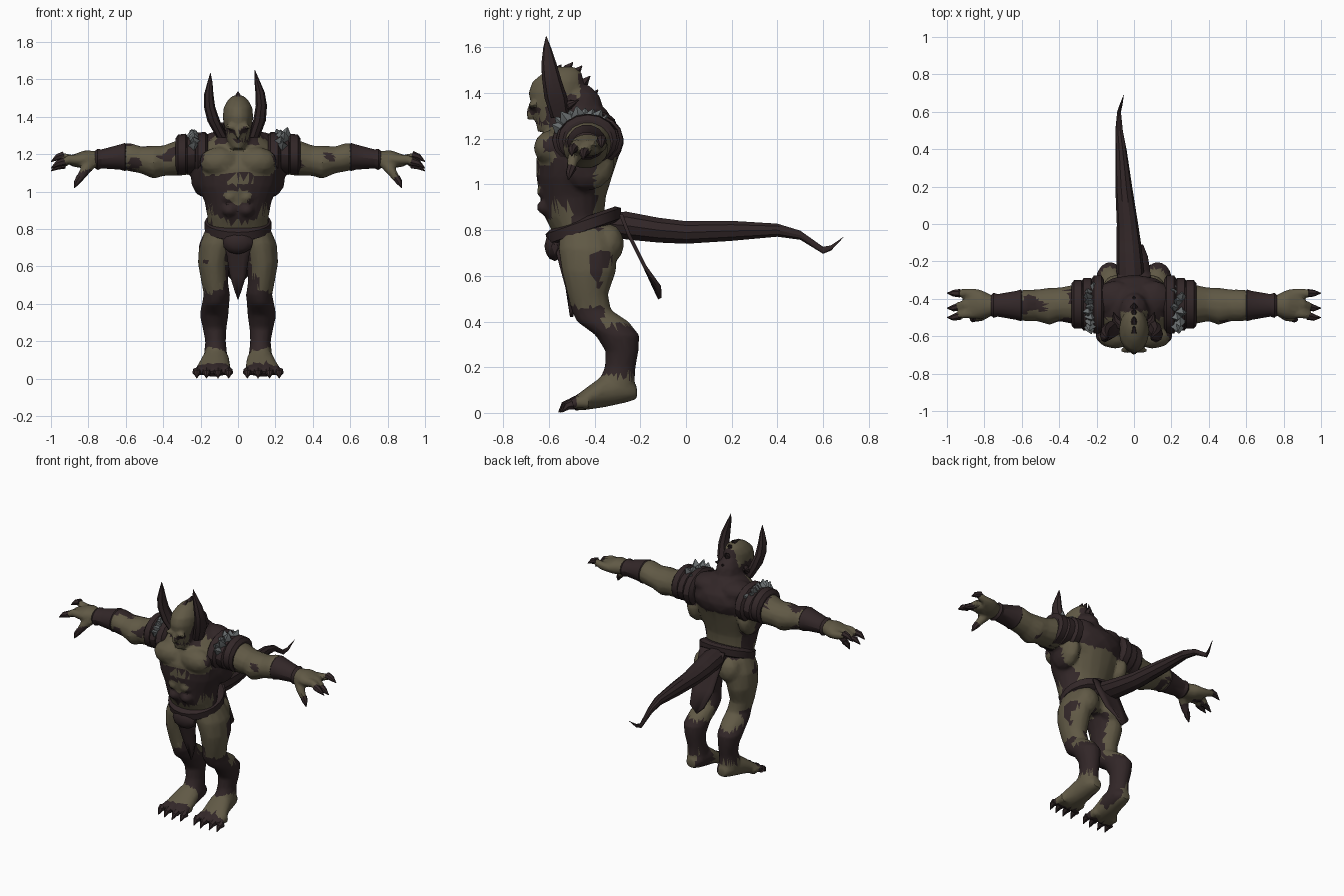
import bpy, bmesh, math, random
from mathutils import Vector, Matrix, noise

random.seed(4)
old = bpy.data.objects.get("Cube")
if old:
    bpy.data.objects.remove(old, do_unlink=True)


def material(name, colour):
    mat = bpy.data.materials.new(name)
    mat.use_nodes = True
    mat.diffuse_color = (*colour, 1)
    mat.node_tree.nodes["Principled BSDF"].inputs["Base Color"].default_value = (*colour, 1)
    return mat


skin = material("olive skin", (.118, .1, .06))
dark = material("dark brown hide", (.032, .02, .021))
stone = material("grey stone", (.15, .165, .17))
SIDES = (1, -1)
PLANES = {"x": (Vector((0, 1, 0)), Vector((0, 0, 1))),
          "y": (Vector((1, 0, 0)), Vector((0, 0, 1))),
          "z": (Vector((1, 0, 0)), Vector((0, 1, 0)))}


def skin_rings(bm, rings):
    """Bridge a list of vertex position rings and cap both ends."""
    loops = [[bm.verts.new(p) for p in ring] for ring in rings]
    count = len(loops[0])
    for low, high in zip(loops, loops[1:]):
        for i in range(count):
            k = (i + 1) % count
            bm.faces.new((low[i], low[k], high[k], high[i]))
    bm.faces.new(loops[0][::-1])
    bm.faces.new(loops[-1])


def circle(centre, u, v, count):
    turns = [math.tau * i / count for i in range(count)]
    return [centre + u * math.cos(a) + v * math.sin(a) for a in turns]


def loft(bm, axis, rows, side=1, count=14):
    """Rows are centre x, y, z and the two radii across the axis."""
    u, v = PLANES[axis]
    skin_rings(bm, [circle(Vector((x * side, y, z)), u * a, v * b, count)
                    for x, y, z, a, b in rows])


def tube(bm, points, radii, side=1, count=7):
    """Tapered round tube through the points."""
    pts = [Vector((x * side, y, z)) for x, y, z in points]
    span = pts[-1] - pts[0]
    ref = Vector([float(i == min(range(3), key=lambda k: abs(span[k]))) for i in range(3)])
    rings = []
    for i, p in enumerate(pts):
        t = (pts[min(i + 1, len(pts) - 1)] - pts[max(i - 1, 0)]).normalized()
        u = t.cross(ref).normalized()
        rings.append(circle(p, u * radii[i], t.cross(u) * radii[i], count))
    skin_rings(bm, rings)


def blob(bm, centre, radii, side=1):
    place = Matrix.Translation((centre[0] * side, centre[1], centre[2]))
    bmesh.ops.create_icosphere(bm, subdivisions=2, radius=1,
                               matrix=place @ Matrix.Diagonal((*radii, 1)))


def finish(name, bm, *mats):
    bmesh.ops.recalc_face_normals(bm, faces=bm.faces[:])
    mesh = bpy.data.meshes.new(name)
    bm.to_mesh(mesh)
    bm.free()
    ob = bpy.data.objects.new(name, mesh)
    bpy.context.collection.objects.link(ob)
    for mat in mats:
        mesh.materials.append(mat)
    return ob


# Body: trunk, head and muscles, fused into one skin
body = bmesh.new()
claws = bmesh.new()
loft(body, "z", [(0, -.43, .7, .14, .11), (0, -.44, .78, .165, .14), (0, -.49, .86, .163, .13),
                 (0, -.495, .95, .18, .145), (0, -.49, 1.03, .215, .165),
                 (0, -.475, 1.12, .24, .18), (0, -.45, 1.2, .235, .17),
                 (0, -.45, 1.27, .17, .14), (0, -.46, 1.33, .09, .11)], count=20)
loft(body, "z", [(0, -.62, 1.23, .035, .03), (0, -.59, 1.28, .06, .07), (0, -.57, 1.34, .075, .108),
                 (0, -.57, 1.4, .082, .122), (0, -.56, 1.45, .077, .115),
                 (0, -.54, 1.49, .055, .085), (0, -.53, 1.515, .025, .045)])
blob(body, (0, -.48, 1.33), (.085, .12, .12))
blob(body, (0, -.37, 1.19), (.2, .1, .11))
blob(body, (0, -.685, 1.31), (.016, .016, .035))
for s in SIDES:
    blob(body, (.1, -.59, 1.16), (.11, .078, .08), s)
    blob(body, (.19, -.43, 1.09), (.065, .12, .12), s)
    blob(body, (.1, -.4, 1.26), (.11, .1, .065), s)
    blob(body, (.09, -.34, .74), (.08, .07, .09), s)
    blob(body, (.035, -.675, 1.345), (.04, .018, .015), s)
    for z in (.9, .97, 1.04):
        blob(body, (.045, -.61, z), (.043, .045, .036), s)

    # Arms and hands
    loft(body, "x", [(.2, -.43, 1.2, .12, .1), (.3, -.43, 1.185, .11, .1), (.4, -.43, 1.165, .09, .082),
                     (.45, -.44, 1.157, .1, .09), (.52, -.435, 1.17, .085, .073),
                     (.58, -.435, 1.185, .085, .077), (.65, -.435, 1.185, .072, .062),
                     (.76, -.435, 1.172, .055, .046), (.82, -.43, 1.172, .08, .05),
                     (.89, -.425, 1.165, .08, .03)], s)
    for base, tip, z in ((-.48, -.5, 1.125), (-.43, -.45, 1.11), (-.37, -.37, 1.16)):
        mid = (.945, (base + tip) / 2, z + .03)
        tube(body, [(.85, base, 1.17), (.9, base, 1.175), mid], (.027, .026, .022), s)
        tube(claws, [(.93, mid[1], z + .035), (.965, tip, z + .025), (1, tip, z)], (.023, .018, .002), s)
    tube(body, [(.79, -.47, 1.15), (.82, -.495, 1.11), (.85, -.505, 1.065)], (.035, .028, .021), s)
    tube(claws, [(.845, -.5, 1.075), (.862, -.51, 1.05), (.875, -.515, 1.02)], (.022, .017, .002), s)

    # Legs and feet
    loft(body, "z", [(.085, -.44, .82, .08, .11), (.112, -.43, .72, .096, .13),
                     (.13, -.425, .62, .085, .12), (.125, -.43, .52, .072, .09),
                     (.113, -.415, .45, .07, .088), (.12, -.365, .4, .074, .115),
                     (.128, -.3, .34, .077, .097), (.125, -.28, .27, .064, .073),
                     (.12, -.288, .2, .055, .068), (.12, -.31, .11, .065, .085)], s)
    loft(body, "y", [(.115, -.215, .09, .035, .03), (.115, -.26, .1, .06, .055),
                     (.12, -.36, .095, .075, .072), (.13, -.44, .06, .09, .048),
                     (.13, -.485, .042, .085, .032)], s)
    for x, spread in ((.065, .05), (.11, .107), (.16, .168), (.2, .22)):
        y = -.5 + abs(x - .12) * .2
        tube(body, [(x, y + .06, .045), (x, y + .01, .047), (spread, y - .02, .035)], (.03, .029, .022), s)
        tube(claws, [(spread, y - .01, .037), (spread, y - .035, .03), (spread, y - .06, .003)],
             (.025, .019, .002), s)

creature = finish("body", body, skin, dark)
fuse = creature.modifiers.new("fuse", "REMESH")
fuse.mode, fuse.voxel_size = "VOXEL", .011
soften = creature.modifiers.new("soften", "SMOOTH")
soften.factor, soften.iterations = .5, 3
facet = creature.modifiers.new("facet", "DECIMATE")
facet.ratio = .28
graph = bpy.context.evaluated_depsgraph_get()
fused = bpy.data.meshes.new_from_object(creature.evaluated_get(graph))
creature.modifiers.clear()
creature.data = fused
fused.materials.clear()
for mat in (skin, dark):
    fused.materials.append(mat)


def near(a, b, ca, cb, ra, rb):
    return ((a - ca) / ra) ** 2 + ((b - cb) / rb) ** 2 < 1


def is_dark(c):
    """Blotchy hide markings chosen by region."""
    p = c + noise.noise_vector(c * 16) * .022
    x, y, z = abs(p.x), p.y, p.z
    if x > .27:
        return noise.noise(c * 8) > .3
    if z > 1.25 and x < .11:
        if y < -.6:
            return near(x, z, .04, 1.325, .035, .012) or near(x, z, 0, 1.27, .045, .01)
        return z < 1.39 or y > -.47
    if z > .84:
        if y < -.5:
            if z > 1.09:
                return x > .19
            return not (near(x, z, 0, .98, .07, .04) or near(x, z, 0, 1.06, .08, .02)
                        or near(x, z, .14, .86, .04, .05))
        return z > 1.12 or y < -.4
    if z > .47:
        return noise.noise(c * 9) > .36 or (x < .07 and z < .68)
    if z > .38:
        return y < -.36
    if z > .16:
        return True
    return y < -.47 or (x < .08 and y > -.36)


for poly in fused.polygons:
    poly.material_index = int(is_dark(poly.center.copy()))

finish("claws", claws, dark)

# Horns, with the right one leaning further out
horns = bmesh.new()
for s in SIDES:
    rows = [(.085, -.55, 1.29, .03, .04), (.115, -.57, 1.38, .034, .05), (.125, -.588, 1.46, .03, .042),
            (.118, -.6, 1.53, .025, .033), (.1, -.608, 1.6, .013, .017), (.09, -.612, 1.65, .001, .001)]
    if s < 0:
        rows = [(x + .16 * (z - 1.29), y, z - .04 * (z - 1.29), a, b) for x, y, z, a, b in rows]
    loft(horns, "z", rows, s, 8)
    tube(horns, [(.07, -.54, 1.34), (.1, -.51, 1.35), (.11, -.47, 1.37)], (.03, .02, .002), s)
finish("horns", horns, dark)

# Crest of spikes running down the back of the head
crest = bmesh.new()
for y, z in ((-.58, 1.48), (-.53, 1.49), (-.49, 1.475), (-.455, 1.43), (-.42, 1.37)):
    tube(crest, [(0, y - .02, z - .02), (0, y + .01, z + .02), (0, y + .035, z + .045)],
         (.028, .02, .002), count=5)
finish("crest", crest, dark)

# Layered shoulder pads and the stone shards between them
pads = bmesh.new()
shards = bmesh.new()
for s in SIDES:
    for x, ry, rz in ((.2, .155, .12), (.255, .14, .105), (.305, .13, .11)):
        loft(pads, "x", [(x - .04, -.43, 1.2, ry * .85, rz * .85), (x - .025, -.43, 1.2, ry, rz),
                         (x + .015, -.43, 1.195, ry, rz), (x + .03, -.43, 1.19, ry * .85, rz * .85)], s, 16)
    for i in range(10):
        a = math.radians(35 + 13 * i)
        out = Vector((random.uniform(-.35, .3), math.cos(a), math.sin(a)))
        foot = Vector((.235 + random.uniform(-.02, .02), -.45 + .1 * out.y, 1.2 + .08 * out.z))
        tip = foot + out * random.uniform(.05, .07)
        tube(shards, [foot, foot.lerp(tip, .5), tip], (.03, .026, .003), s, 4)
finish("shoulder_pads", pads, dark)
finish("shoulder_shards", shards, stone)

# Bracers
bracers = bmesh.new()
for s in SIDES:
    loft(bracers, "x", [(.595, -.435, 1.185, .075, .07), (.605, -.435, 1.185, .085, .077),
                        (.63, -.435, 1.185, .077, .069), (.73, -.435, 1.175, .06, .052),
                        (.75, -.435, 1.172, .067, .058), (.765, -.435, 1.172, .055, .047)], s)
finish("bracers", bracers, dark)

# Belt sloping down toward the front, with a pouch below it
belt = bmesh.new()
loft(belt, "z", [(0, -.445, .785, .15, .14), (0, -.445, .795, .178, .16),
                 (0, -.45, .84, .178, .165), (0, -.45, .855, .15, .14)], count=20)
for v in belt.verts:
    v.co.z += .35 * (v.co.y + .45)
blob(belt, (0, -.575, .73), (.085, .045, .065))
finish("belt", belt, dark)


def cloth(name, rows):
    """Ragged hanging strip from rows of x, y, z and half width."""
    bm = bmesh.new()
    steps = (-1, -.5, 0, .5, 1)
    grid = [[bm.verts.new((x + w * t, y, z + .05 * abs(t) * (i == len(rows) - 1)))
             for t in steps] for i, (x, y, z, w) in enumerate(rows)]
    for top, low in zip(grid, grid[1:]):
        for i in range(len(steps) - 1):
            bm.faces.new((top[i], top[i + 1], low[i + 1], low[i]))
    strip = finish(name, bm, dark)
    thick = strip.modifiers.new("thickness", "SOLIDIFY")
    thick.thickness, thick.offset = .016, 0


cloth("front_loincloth", [(0, -.575, .76, .085), (0, -.55, .66, .06), (0, -.52, .55, .042), (0, -.5, .42, .016)])
cloth("back_loincloth", [(0, -.285, .87, .09), (0, -.25, .78, .085), (0, -.18, .64, .075), (0, -.115, .5, .05)])

# Tail
tail = bmesh.new()
loft(tail, "y", [(-.01, -.38, .83, .05, .05), (-.02, -.26, .82, .075, .064), (-.027, -.12, .8, .067, .057),
                 (-.035, 0, .79, .057, .052), (-.055, .2, .797, .045, .046), (-.07, .4, .8, .03, .03),
                 (-.08, .5, .778, .02, .021), (-.08, .6, .712, .01, .016),
                 (-.07, .635, .722, .008, .012), (-.055, .69, .77, .001, .001)], count=10)
finish("tail", tail, dark)

# Smooth shading with crisp creases
bpy.ops.object.select_all(action="DESELECT")
for ob in bpy.context.collection.objects:
    if ob.type == "MESH":
        ob.select_set(True)
        bpy.context.view_layer.objects.active = ob
bpy.ops.object.shade_smooth_by_angle(angle=math.radians(28))
